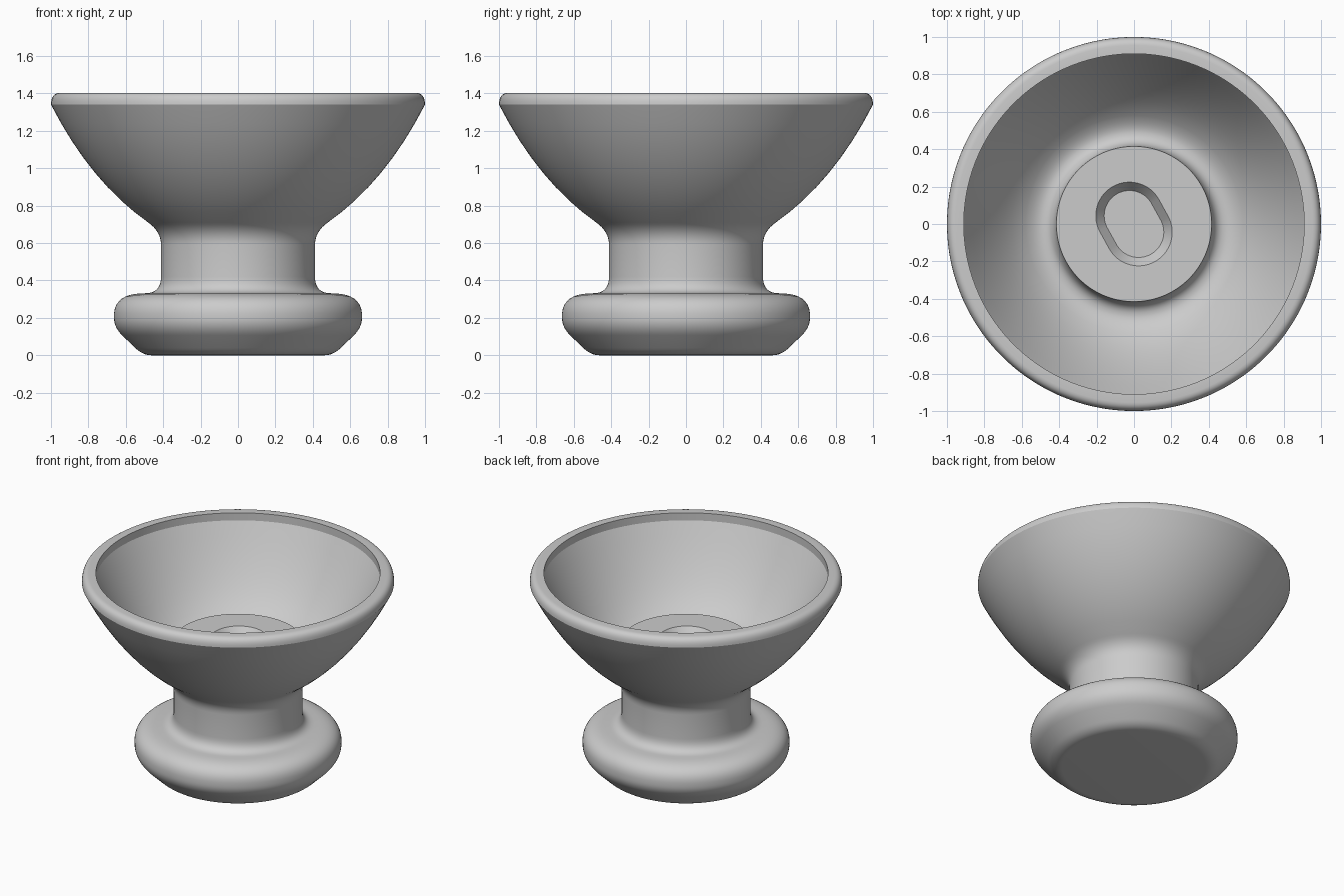
import bpy, bmesh, math

cube = bpy.data.objects.get("Cube")
if cube:
    bpy.data.objects.remove(cube, do_unlink=True)

SEGMENTS = 128
SLOT_ANGLE = math.radians(-61)
SLOT_HALF = 0.05


def curve(start, control, end, steps=8):
    """Points of a quadratic curve, without its start point."""
    points = []
    for i in range(1, steps + 1):
        t = i / steps
        points.append(tuple((1 - t) ** 2 * a + 2 * t * (1 - t) * b + t * t * c
                            for a, b, c in zip(start, control, end)))
    return points


def path(start, *pieces):
    """Join straight (one point) and curved (control, end) pieces."""
    points = [start]
    for piece in pieces:
        if len(piece) == 1:
            points.append(piece[0])
        else:
            points += curve(points[-1], *piece)
    return points


def ring(bm, radius, z, stretch=0.0):
    """A circle, or a slot outline when stretched along the slot angle."""
    verts = []
    for i in range(SEGMENTS):
        a = 2 * math.pi * (i + 0.5) / SEGMENTS
        shift = math.copysign(stretch, math.cos(a - SLOT_ANGLE))
        verts.append(bm.verts.new((radius * math.cos(a) + shift * math.cos(SLOT_ANGLE),
                                   radius * math.sin(a) + shift * math.sin(SLOT_ANGLE), z)))
    return verts


# Foot, neck, bowl outside, rim, bowl inside and raised centre
profile = path(
    (0.46, 0.0),
    [(0.51, 0.0), (0.55, 0.04)],
    [(0.62, 0.107)],
    [(0.663, 0.15), (0.663, 0.2)],
    [(0.663, 0.225)],
    [(0.655, 0.325), (0.52, 0.331)],
    [(0.49, 0.332)],
    [(0.412, 0.335), (0.412, 0.42)],
    [(0.412, 0.59)],
    [(0.412, 0.662), (0.48, 0.71)],
    [(0.789, 0.926), (1.0, 1.34)],
    [(1.0, 1.4), (0.955, 1.403)],
    [(0.91, 1.403)],
    [(0.91, 1.35)],
    [(0.721, 0.98), (0.58, 0.87)],
    [(0.529, 0.83), (0.49, 0.83)],
    [(0.425, 0.83), (0.415, 0.92)],
)

bm = bmesh.new()
rings = [ring(bm, r, z) for r, z in profile]

# Tapered slot sunk into the raised centre
rings.append(ring(bm, 0.18, 0.92, SLOT_HALF))
rings.append(ring(bm, 0.135, 0.86, SLOT_HALF))

for low, high in zip(rings, rings[1:]):
    for i in range(SEGMENTS):
        j = (i + 1) % SEGMENTS
        bm.faces.new((low[i], low[j], high[j], high[i]))
bm.faces.new(rings[0][::-1])
bm.faces.new(rings[-1])
bmesh.ops.recalc_face_normals(bm, faces=bm.faces[:])

mesh = bpy.data.meshes.new("pedestal_bowl")
bm.to_mesh(mesh)
bm.free()
body = bpy.data.objects.new("pedestal_bowl", mesh)
bpy.context.collection.objects.link(body)

# Plain grey material
grey = bpy.data.materials.new("plain_grey")
grey.use_nodes = True
colour = (0.6, 0.6, 0.6, 1.0)
grey.diffuse_color = colour
grey.node_tree.nodes["Principled BSDF"].inputs["Base Color"].default_value = colour
mesh.materials.append(grey)

bpy.ops.object.select_all(action="DESELECT")
body.select_set(True)
bpy.context.view_layer.objects.active = body
bpy.ops.object.shade_smooth_by_angle(angle=math.radians(25))
